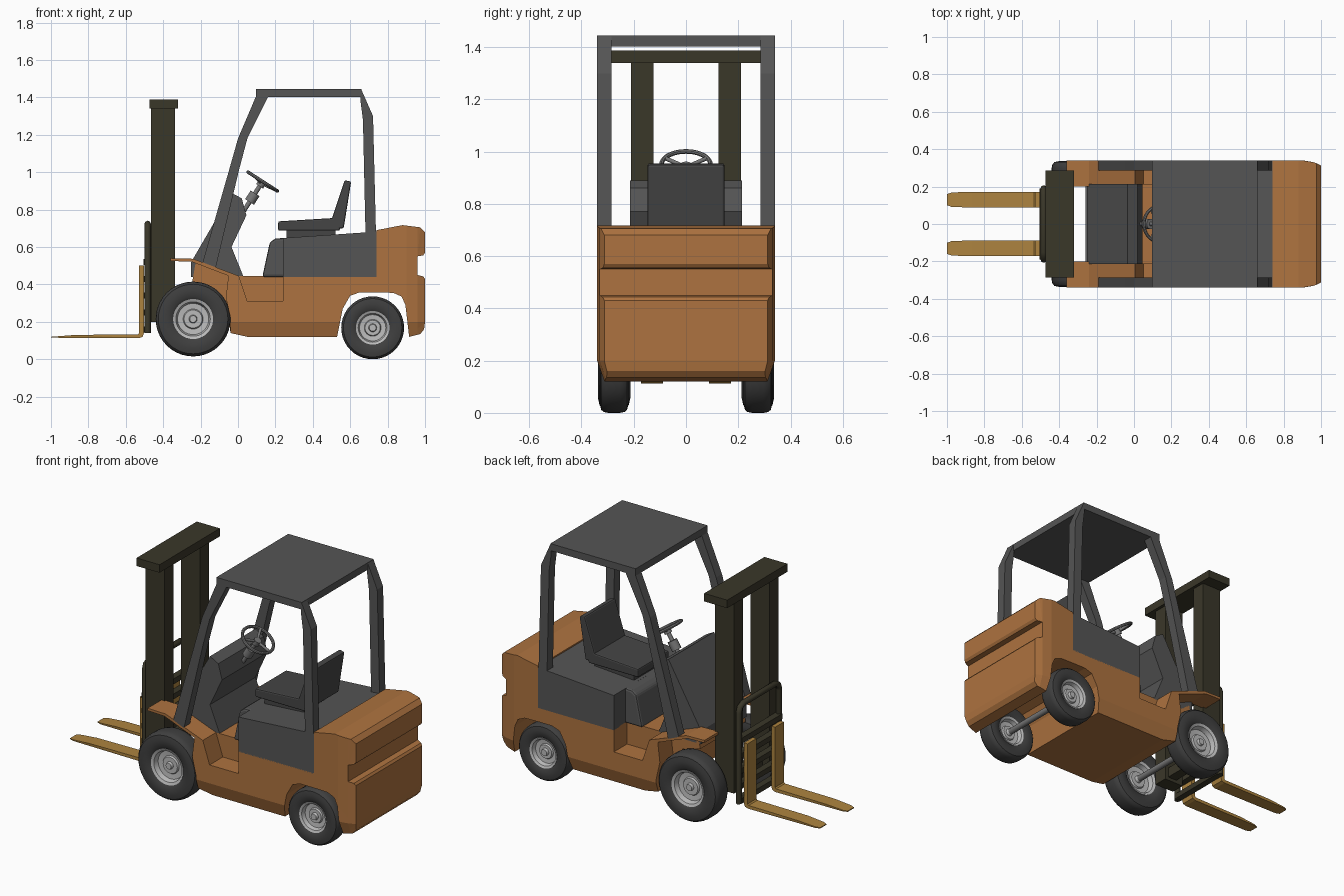
import bpy, bmesh, math
from mathutils import Vector, Matrix

if "Cube" in bpy.data.objects:
    bpy.data.objects.remove(bpy.data.objects["Cube"])


def material(name, rgb):
    m = bpy.data.materials.new(name)
    m.diffuse_color = (*rgb, 1)
    m.use_nodes = True
    m.node_tree.nodes["Principled BSDF"].inputs["Base Color"].default_value = m.diffuse_color
    return m


ORANGE = material("orange_paint", (0.42, 0.17, 0.05))
DARK = material("dark_grey", (0.09, 0.09, 0.09))
SEAT = material("seat_grey", (0.06, 0.06, 0.06))
OLIVE = material("dark_olive", (0.042, 0.038, 0.022))
FORK = material("fork_yellow", (0.42, 0.23, 0.05))
RUBBER = material("rubber", (0.05, 0.05, 0.05))
RIM = material("rim_grey", (0.5, 0.5, 0.5))
METAL = material("metal_grey", (0.18, 0.18, 0.18))


def finish(name, bm, mat, mirror=False, bevel=0, smooth=None):
    bmesh.ops.recalc_face_normals(bm, faces=bm.faces)
    me = bpy.data.meshes.new(name)
    if smooth:
        for f in bm.faces:
            f.smooth = True
    bm.to_mesh(me)
    bm.free()
    if smooth:
        me.set_sharp_from_angle(angle=math.radians(smooth))
    me.materials.append(mat)
    ob = bpy.data.objects.new(name, me)
    bpy.context.collection.objects.link(ob)
    if bevel:
        b = ob.modifiers.new("bevel", 'BEVEL')
        b.width, b.segments, b.limit_method = bevel, 2, 'ANGLE'
    if mirror:
        m = ob.modifiers.new("mirror", 'MIRROR')
        m.use_axis = (False, True, False)
    return ob


def taper(bm):
    """Narrow the sill below z 0.2 and the tail behind x 0.88."""
    bmesh.ops.triangulate(bm, faces=bm.faces)
    for co, no in (((0, 0, 0.2), (0, 0, 1)), ((0.9, 0, 0), (1, 0, 0)), ((0.96, 0, 0), (1, 0, 0))):
        bmesh.ops.bisect_plane(bm, geom=bm.verts[:] + bm.edges[:] + bm.faces[:],
                               plane_co=co, plane_no=no)
    for v in bm.verts:
        if v.co.z < 0.2:
            v.co.y *= 1 - (0.2 - v.co.z)
        if v.co.x > 0.9:
            v.co.y *= 1 - 8 * (v.co.x - 0.9) ** 2


def prism(name, pts, y0, y1, mat, mirror=False, bevel=0, shape=None):
    """Side (x, z) profile extruded between two y values."""
    bm = bmesh.new()
    f = bm.faces.new([bm.verts.new((x, y0, z)) for x, z in pts])
    r = bmesh.ops.extrude_face_region(bm, geom=[f])
    vs = [g for g in r["geom"] if isinstance(g, bmesh.types.BMVert)]
    bmesh.ops.translate(bm, verts=vs, vec=(0, y1 - y0, 0))
    if shape:
        bmesh.ops.recalc_face_normals(bm, faces=bm.faces)
        shape(bm)
    return finish(name, bm, mat, mirror, bevel)


def box(name, x0, x1, y0, y1, z0, z1, mat, mirror=False, bevel=0):
    return prism(name, [(x0, z0), (x1, z0), (x1, z1), (x0, z1)], y0, y1, mat, mirror, bevel)


def rod(name, a, b, r, mat, r2=None):
    a, b = Vector(a), Vector(b)
    bm = bmesh.new()
    m = Matrix.Translation((a + b) / 2) @ (b - a).to_track_quat('Z', 'Y').to_matrix().to_4x4()
    bmesh.ops.create_cone(bm, cap_ends=True, segments=16, radius1=r, radius2=r2 or r,
                          depth=(b - a).length, matrix=m)
    return finish(name, bm, mat, smooth=40)


def lathe(name, prof, c, mat):
    """Spin an (r, y) profile round the wheel axle; mirrored to both sides."""
    bm = bmesh.new()
    vs = [bm.verts.new((c[0] + r, c[1] + y, c[2])) for r, y in prof]
    es = [bm.edges.new(p) for p in zip(vs, vs[1:])]
    bmesh.ops.spin(bm, geom=vs + es, cent=c, axis=(0, 1, 0), angle=math.tau, steps=40)
    bmesh.ops.remove_doubles(bm, verts=bm.verts, dist=1e-4)
    return finish(name, bm, mat, mirror=True, smooth=35)


def wheel(name, x, z, R, rr, w):
    c = (x, 0.275, z)
    half = [(rr, w * 0.8), (rr + 0.012, w * 0.93), (rr + (R - rr) * 0.55, w), (R * 0.93, w * 0.9),
            (R * 0.98, w * 0.72), (R, w * 0.4)]
    lathe(name + "_tyre", half + [(r, -y) for r, y in reversed(half)], c, RUBBER)
    side = [(0, 0.04), (0.018, 0.04), (0.022, 0.025), (rr * 0.45, 0.025), (rr * 0.5, 0.015),
            (rr * 0.78, 0.018), (rr * 0.86, w * 0.75), (rr, w * 0.85)]
    lathe(name + "_rim", side + [(r, -y) for r, y in reversed(side)], c, RIM)
    rod(name + "_axle", (x, -0.27, z), (x, 0.27, z), 0.018, METAL)


# wheels
wheel("front_wheel", -0.24, 0.215, 0.2, 0.107, 0.062)
wheel("rear_wheel", 0.72, 0.168, 0.168, 0.09, 0.055)

# chassis: centre block and side sills with a step cut out
belly = [(-0.04, 0.14), (0.05, 0.12), (0.53, 0.12), (0.56, 0.27), (0.6, 0.34), (0.65, 0.357),
         (0.74, 0.357), (0.74, 0.445)]
prism("chassis_centre", [(0, 0.445), (-0.225, 0.525), (-0.245, 0.41), (-0.13, 0.38), (-0.06, 0.3)]
      + belly, -0.215, 0.215, ORANGE, shape=taper)
prism("side_sill", [(0.24, 0.445), (0.24, 0.31), (0.045, 0.31), (0.0, 0.44), (-0.05, 0.455),
                    (-0.065, 0.33), (-0.04, 0.22)] + belly, 0.21, 0.34, ORANGE, mirror=True, shape=taper)

# front fenders
prism("front_fender", [(-0.36, 0.525), (-0.25, 0.522), (-0.01, 0.43), (0.035, 0.31), (0.05, 0.31),
                       (0.005, 0.445), (-0.24, 0.537), (-0.36, 0.54)], 0.2, 0.34, ORANGE, mirror=True)

# counterweight with rear groove
prism("counterweight", [(0.74, 0.357), (0.83, 0.355), (0.875, 0.335), (0.895, 0.29), (0.915, 0.12),
                        (0.975, 0.135), (0.995, 0.16), (1, 0.2), (1, 0.43), (0.99, 0.443),
                        (0.96, 0.45), (0.96, 0.55), (0.99, 0.555), (1, 0.57), (1, 0.68),
                        (0.975, 0.705), (0.88, 0.717), (0.74, 0.69)], -0.34, 0.34, ORANGE, shape=taper)

# engine hood: wide rear part and narrower front part
prism("hood", [(0.24, 0.44), (0.74, 0.44), (0.74, 0.682), (0.24, 0.648)], -0.34, 0.34, DARK)
prism("hood_front", [(0.13, 0.44), (0.3, 0.44), (0.3, 0.652), (0.2, 0.645), (0.17, 0.625)],
      -0.23, 0.23, DARK, bevel=0.012)

# seat
box("seat_base", 0.26, 0.52, -0.12, 0.12, 0.64, 0.69, SEAT)
prism("seat_cushion", [(0.215, 0.687), (0.545, 0.687), (0.545, 0.757), (0.215, 0.737)],
      -0.147, 0.147, SEAT, bevel=0.008)
prism("seat_backrest", [(0.5, 0.745), (0.52, 0.7), (0.565, 0.7), (0.605, 0.95), (0.57, 0.957)],
      -0.147, 0.147, SEAT, bevel=0.008)

# dashboard cowl
prism("dashboard", [(-0.25, 0.44), (0.03, 0.44), (-0.035, 0.6), (0.045, 0.77), (0.02, 0.86),
                    (-0.035, 0.89), (-0.25, 0.52)], -0.215, 0.215, DARK)

# steering column and wheel
axis = Vector((0.54, 0, 0.84)).normalized()
hub = Vector((0.132, 0, 0.95))
rod("steering_column", hub - axis * 0.21, hub - axis * 0.01, 0.012, METAL)
rod("column_collar", hub - axis * 0.13, hub - axis * 0.075, 0.028, METAL)
rod("steering_hub", hub - axis * 0.03, hub, 0.022, METAL)
bpy.ops.mesh.primitive_torus_add(location=hub, rotation=(0, math.atan2(axis.x, axis.z), 0),
                                 major_radius=0.094, minor_radius=0.009,
                                 major_segments=32, minor_segments=8)
ring = bpy.context.object
ring.name = "steering_wheel"
ring.data.materials.append(METAL)
bpy.ops.object.shade_smooth_by_angle()
across, down = Vector((0, 1, 0)), axis.cross(Vector((0, -1, 0)))
for i in range(3):
    a = math.tau * i / 3
    rod(f"steering_spoke_{i}", hub - axis * 0.012,
        hub + (down * math.cos(a) + across * math.sin(a)) * 0.092, 0.008, METAL)

# overhead guard
box("roof", 0.095, 0.66, -0.34, 0.34, 1.403, 1.445, DARK)
prism("front_pillar", [(0.098, 1.41), (0.0, 1.18), (-0.048, 1.01), (-0.19, 0.515), (-0.12, 0.485),
                       (0.005, 1.01), (0.05, 1.18), (0.165, 1.41)], 0.285, 0.34, DARK, mirror=True)
prism("rear_pillar", [(0.655, 1.44), (0.655, 1.38), (0.668, 1.28), (0.682, 0.66), (0.738, 0.66),
                      (0.722, 1.3), (0.66, 1.44)], 0.285, 0.34, DARK, mirror=True)

# mast
box("mast_rail", -0.465, -0.338, 0.125, 0.21, 0.2, 1.35, OLIVE, mirror=True)
box("mast_top_bar", -0.472, -0.32, -0.285, 0.285, 1.34, 1.388, OLIVE)
box("mast_cross_tie", -0.42, -0.36, -0.13, 0.13, 0.22, 0.28, OLIVE)

# fork carriage: rounded hoop and cross bars
hoop = [(0.19, 0.14), (0.19, 0.68), (0.18, 0.71), (0.15, 0.724)]
cu = bpy.data.curves.new("carriage_frame", 'CURVE')
cu.dimensions, cu.bevel_depth, cu.bevel_resolution, cu.use_fill_caps = '3D', 0.017, 2, True
path = hoop + [(-y, z) for y, z in reversed(hoop)]
sp = cu.splines.new('POLY')
sp.points.add(len(path) - 1)
for p, (y, z) in zip(sp.points, path):
    p.co = (-0.483, y, z, 1)
cu.materials.append(OLIVE)
bpy.context.collection.objects.link(bpy.data.objects.new("carriage_frame", cu))
for i, z in enumerate((0.16, 0.25, 0.34, 0.43, 0.52)):
    box(f"carriage_bar_{i}", -0.505, -0.465, -0.19, 0.19, z - 0.016, z + 0.016, OLIVE)


# forks with narrowed tips
def narrow_tip(bm):
    bmesh.ops.triangulate(bm, faces=bm.faces)
    bmesh.ops.bisect_plane(bm, geom=bm.verts[:] + bm.edges[:] + bm.faces[:],
                           plane_co=(-0.975, 0, 0), plane_no=(1, 0, 0))
    for v in bm.verts:
        if v.co.x < -0.88:
            k = 0.7 if v.co.x < -0.99 else 0.92 if v.co.x < -0.95 else 1
            v.co.y = 0.13 + (v.co.y - 0.13) * k


prism("fork", [(-1, 0.115), (-0.53, 0.113), (-0.51, 0.12), (-0.503, 0.14), (-0.503, 0.5),
               (-0.528, 0.5), (-0.528, 0.14), (-0.535, 0.133), (-0.87, 0.13), (-1, 0.12)],
      0.088, 0.172, FORK, mirror=True, shape=narrow_tip)
